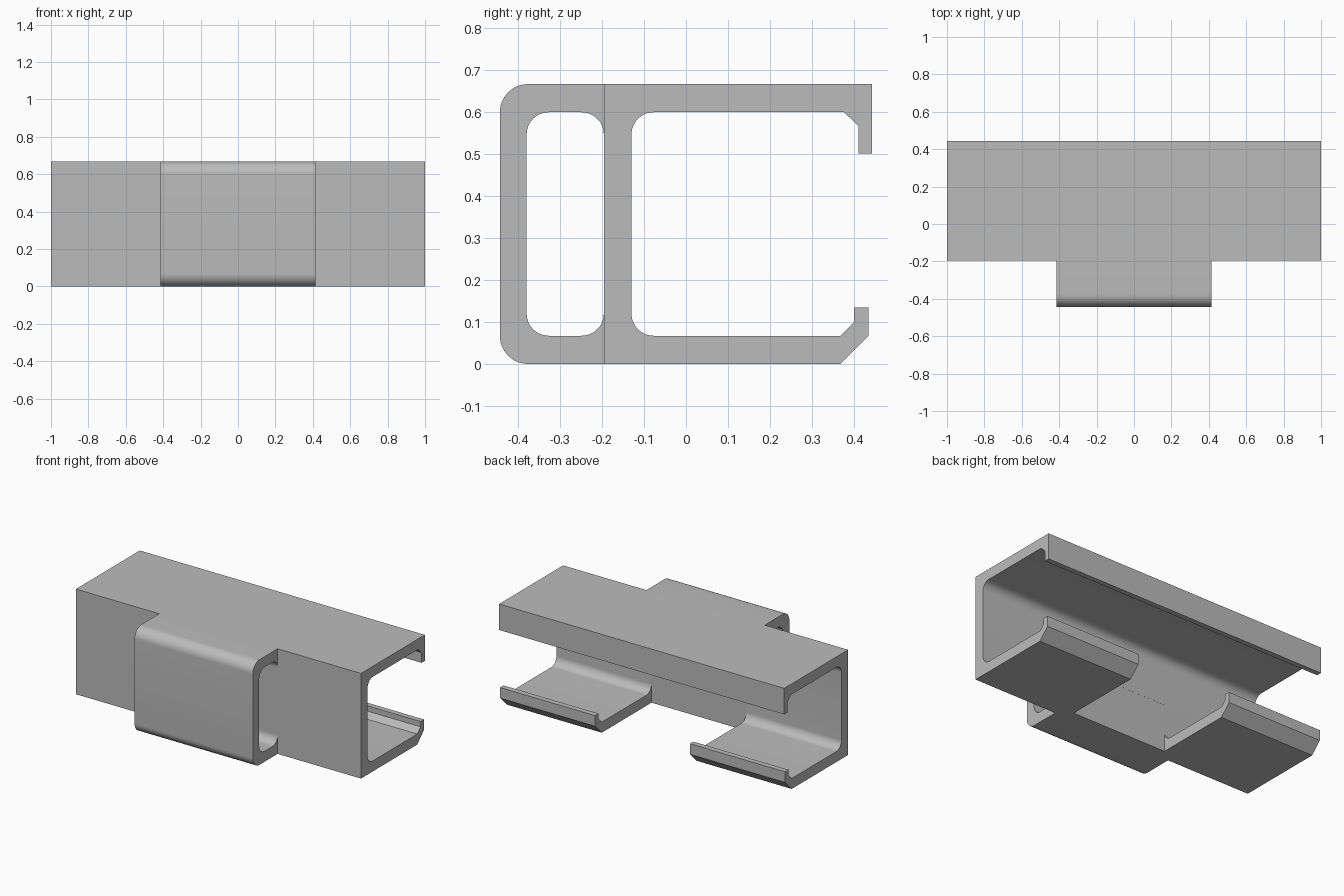
import bpy, bmesh
from math import sin, cos, radians

if "Cube" in bpy.data.objects:
    bpy.data.objects.remove(bpy.data.objects["Cube"])

grey = bpy.data.materials.new("plain grey")
grey.use_nodes = True
COLOUR = (0.5, 0.5, 0.5, 1)
grey.diffuse_color = COLOUR
grey.node_tree.nodes["Principled BSDF"].inputs["Base Color"].default_value = COLOUR

HEIGHT, FLOOR, CEIL = 0.667, 0.067, 0.6
WALL_FRONT, WALL_BACK = -0.196, -0.13
FILLET = 0.053


def arc(y, z, r, start, end, steps=12):
    """Points of an arc about (y, z), angles in degrees."""
    angles = [radians(start + (end - start) * i / steps) for i in range(steps + 1)]
    return [(y + r * cos(a), z + r * sin(a)) for a in angles]


def extrude(name, profile, half_width):
    """Sweep a (y, z) profile along x."""
    bm = bmesh.new()
    face = bm.faces.new([bm.verts.new((-half_width, y, z)) for y, z in profile])
    new = bmesh.ops.extrude_face_region(bm, geom=[face])["geom"]
    verts = [v for v in new if isinstance(v, bmesh.types.BMVert)]
    bmesh.ops.translate(bm, verts=verts, vec=(2 * half_width, 0, 0))
    bmesh.ops.recalc_face_normals(bm, faces=bm.faces)
    mesh = bpy.data.meshes.new(name)
    bm.to_mesh(mesh)
    bm.free()
    mesh.materials.append(grey)
    obj = bpy.data.objects.new(name, mesh)
    bpy.context.collection.objects.link(obj)
    return obj


def activate(obj):
    bpy.ops.object.select_all(action="DESELECT")
    obj.select_set(True)
    bpy.context.view_layer.objects.active = obj


# Long channel: floor with hooked lip, wall, ceiling with hanging lip
inner = WALL_BACK + FILLET
channel = extrude("channel", [
    (WALL_FRONT, 0), (0.368, 0), (0.435, FLOOR), (0.435, 0.134),
    (0.401, 0.134), (0.401, 0.1), (0.368, FLOOR),
    *arc(inner, FLOOR + FILLET, FILLET, 270, 180),
    *arc(inner, CEIL - FILLET, FILLET, 180, 90),
    (0.377, CEIL), (0.411, 0.567), (0.411, 0.502), (0.444, 0.502),
    (0.444, HEIGHT), (WALL_FRONT, HEIGHT)], 1)

# Notch that splits the floor into two tabs
y0, z0, z1 = WALL_BACK - 0.0005, -0.1, 0.3
cutter = extrude("notch_cutter", [(y0, z0), (0.6, z0), (0.6, z1), (y0, z1)], 1 / 3)
cutter.hide_render = True
cut = channel.modifiers.new("notch", "BOOLEAN")
cut.operation, cut.solver, cut.object = "DIFFERENCE", "EXACT", cutter
activate(channel)
bpy.ops.object.modifier_apply(modifier=cut.name)
bpy.data.objects.remove(cutter)

# Rounded belt loop on the front of the wall
FRONT, ROUND, LOOP_IN = -0.444, 0.067, -0.38
near, far = WALL_FRONT - FILLET, LOOP_IN + FILLET
low, high = FLOOR + FILLET, CEIL - FILLET
loop = extrude("front_loop", [
    (WALL_FRONT, 0),
    *arc(FRONT + ROUND, ROUND, ROUND, 270, 180),
    *arc(FRONT + ROUND, HEIGHT - ROUND, ROUND, 180, 90),
    (WALL_FRONT, HEIGHT),
    *arc(near, high, FILLET, 0, 90),
    *arc(far, high, FILLET, 90, 180),
    *arc(far, low, FILLET, 180, 270),
    *arc(near, low, FILLET, 270, 360)], 0.415)

for obj in (channel, loop):
    activate(obj)
    bpy.ops.object.shade_smooth_by_angle(angle=radians(30))
